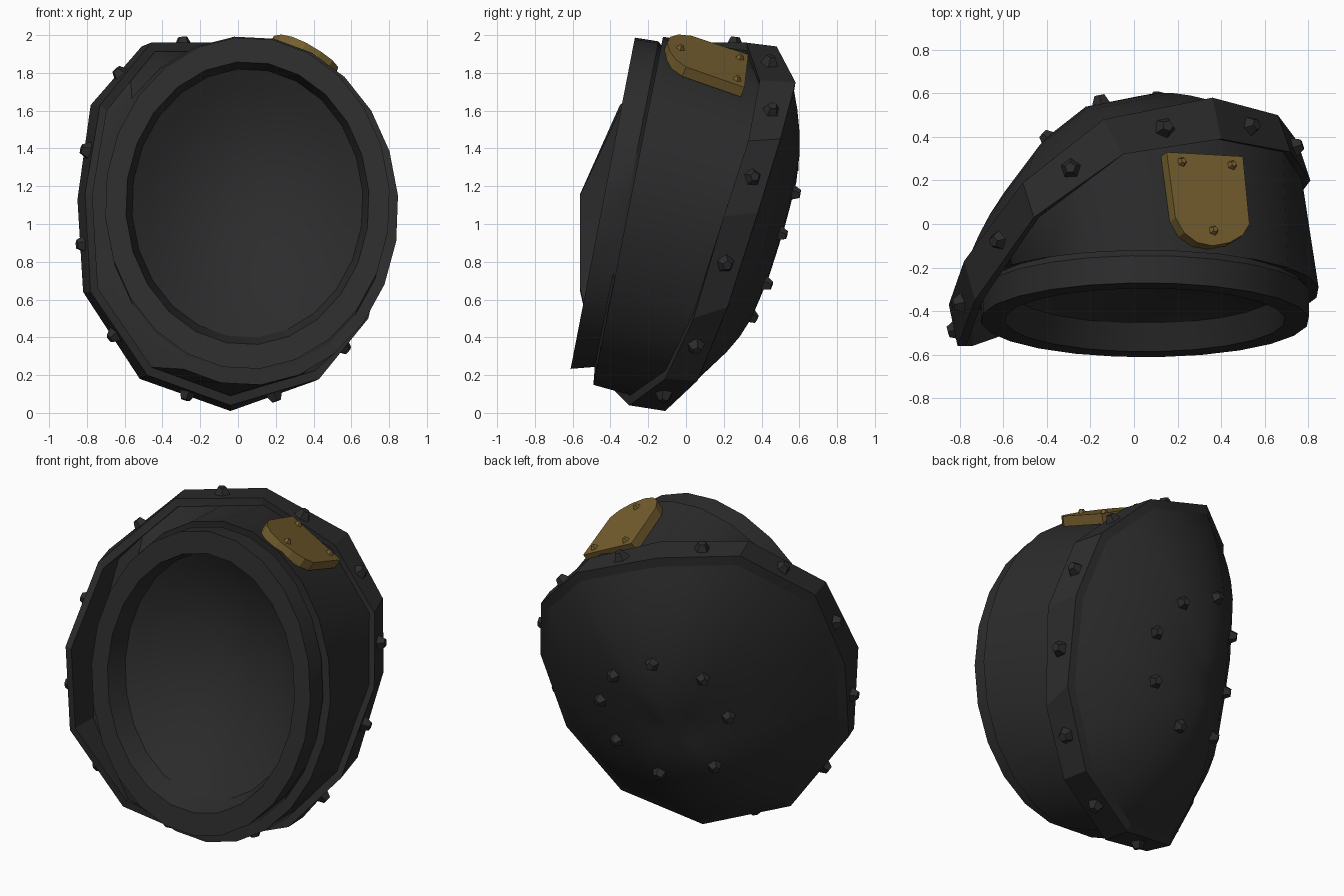
import bpy, bmesh, math
from mathutils import Vector as V

if "Cube" in bpy.data.objects:
    bpy.data.objects.remove(bpy.data.objects["Cube"])

def mat(name, c):
    m = bpy.data.materials.new(name)
    m.diffuse_color = (*c, 1)
    m.use_nodes = True
    m.node_tree.nodes["Principled BSDF"].inputs["Base Color"].default_value = m.diffuse_color
    return m

IRON = mat("dark iron", (0.025, 0.025, 0.025))
BRASS = mat("aged brass", (0.18, 0.115, 0.028))
N = 24

def finish(name, bm, material, angle=30):
    bmesh.ops.recalc_face_normals(bm, faces=bm.faces)
    me = bpy.data.meshes.new(name)
    bm.to_mesh(me)
    bm.free()
    ob = bpy.data.objects.new(name, me)
    bpy.context.collection.objects.link(ob)
    me.materials.append(material)
    if angle:
        bpy.ops.object.select_all(action='DESELECT')
        ob.select_set(True)
        bpy.context.view_layer.objects.active = ob
        bpy.ops.object.shade_smooth_by_angle(angle=math.radians(angle))
    return ob

def loft(name, loops, tip=None, angle=30):
    bm = bmesh.new()
    rows = [[bm.verts.new(p) for p in lp] for lp in loops]
    for a, b in zip(rows, rows[1:]):
        for i in range(len(a)):
            j = (i + 1) % len(a)
            bm.faces.new((a[i], a[j], b[j], b[i]))
    if tip is not None:
        t = bm.verts.new(tip)
        r = rows[-1]
        for i in range(len(r)):
            bm.faces.new((r[i], r[(i + 1) % len(r)], t))
    return finish(name, bm, IRON, angle)

def oval(rx, rz, cz, ytop, ztop, slope, cx=0.05):
    # oval in a plane leaning back towards the top
    out = []
    for i in range(N):
        a = math.radians(95 - i * 360 / N)
        z = cz + rz * math.sin(a)
        out.append(V((cx + rx * math.cos(a), ytop - (ztop - z) * slope, z)))
    return out

def doubled(loop):
    out = []
    for p, q in zip(loop, loop[1:] + loop[:1]):
        out += [p, (p + q) / 2]
    return out

def shrink(loop, f, dy=0):
    c = sum(loop, V()) / len(loop)
    return [V((c.x + (p.x - c.x) * f, p.y + dy, c.z + (p.z - c.z) * f)) for p in loop]

# Tapered sleeve, stepped out from the lip and running back to the band
front = [V(p) for p in ((-.05, .32, 1.96), (.40, .39, 1.76), (.72, .33, 1.44), (.81, .20, 1.04),
                        (.69, .04, .50), (.43, -.11, .18), (-.04, -.30, .04), (-.48, -.46, .20),
                        (-.78, -.56, .64), (-.81, -.56, 1.16), (-.73, -.35, 1.63), (-.46, .03, 1.96))]
back = [V(p) for p in ((-.14, .48, 1.94), (.36, .58, 1.75), (.66, .50, 1.45), (.75, .38, 1.06),
                       (.68, .22, .56), (.41, .06, .17), (-.04, -.11, .01), (-.52, -.30, .18),
                       (-.82, -.45, .64), (-.85, -.37, 1.13), (-.78, -.17, 1.63), (-.51, .19, 1.94))]
sleeve_front = oval(.80, .925, 1.07, -.12, 2.0, .2)
sleeve_back = shrink(doubled(front), .95, .02)
for f, b in zip(sleeve_front, sleeve_back):
    b.y = max(b.y, f.y + .03)
lip_back = oval(.755, .865, 1.105, -.145, 1.97, .196)
loft("sleeve", [shrink(sleeve_front, .93, .005), sleeve_front, sleeve_back], angle=35)

# Twelve-sided rim band, its front edge turned in to meet the sleeve
loft("rim_band", [back, front, shrink(front, .95), sleeve_back[::2]], angle=20)

# Domed cap closing the back, with a bevelled rim
C0 = V((-.05, .08, .95))
AXIS = V((-.41, .87, -.29))
RISE = AXIS * .4
cap = doubled([C0 + (p - C0) * .95 + AXIS * .02 for p in back])
def dome(t):
    return [C0 + (p - C0) * t + RISE * (1 - t * t) for p in cap]
loft("dome_bevel", [doubled(back), cap], angle=20)
back_dome = loft("back_dome", [dome(t) for t in (1, .9, .78, .64, .48, .32, .16)],
                 C0 + RISE, angle=40)

# Front lip with thick flat face
lip_inner = oval(.645, .75, 1.11, -.295, 1.86, .194)
edge = shrink(lip_inner, .95, .13)
loft("front_lip", [shrink(sleeve_front, .93, .005), lip_back,
                   oval(.755, .88, 1.11, -.27, 1.99, .194), lip_inner, edge], angle=30)

# Shallow dish inside the opening
mid = sum(edge, V()) / N
dish = [[mid + (p - mid) * t + V((0, .24 * (1 - t * t), 0)) for p in edge]
        for t in (1, .85, .7, .55, .4, .25, .1)]
loft("inner_dish", dish, mid + V((0, .24, 0)), angle=60)

# Five-sided rivets
def rivet(name, pos, normal, r=.052, h=.05, material=IRON):
    bm = bmesh.new()
    bmesh.ops.create_cone(bm, cap_ends=True, segments=5, radius1=r, radius2=r * .5, depth=h)
    q = normal.to_track_quat('Z', 'Y')
    for v in bm.verts:
        v.co = q @ v.co + pos + normal * h * .3
    finish(name, bm, material, 0)

for i in range(12):
    j = (i + 1) % 12
    m = (front[i] + front[j] + back[i] + back[j]) / 4
    n = (front[j] - back[i]).cross(back[j] - front[i]).normalized()
    if n.dot(m - V((0, .05, 1.03))) < 0:
        n = -n
    rivet("band_rivet", m, n)

# Ring of rivets seated on the dome surface
bpy.context.view_layer.update()
for p in ((.19, .43, .68), (.25, .53, .94), (.11, .59, 1.16), (-.15, .545, 1.30),
          (-.38, .38, 1.21), (-.44, .22, .94), (-.32, .20, .62), (-.05, .31, .53)):
    hit, loc, n, _ = back_dome.closest_point_on_mesh(V(p))
    if n.dot(AXIS) < 0:
        n = -n
    rivet("dome_rivet", loc, n, .048)

# Brass plate with rounded front end, lying on the sleeve
PN = V((.52, .40, 1)).normalized()
def on_plate(x, y):
    return V((x, y, 1.897 - .52 * (x - .15) - .40 * (y - .33)))
outline = ((.15, .33), (.50, .31), (.53, 0), (.50, -.05), (.44, -.085), (.36, -.10),
           (.29, -.085), (.23, -.04), (.19, .03))
bm = bmesh.new()
top = bm.faces.new([bm.verts.new(on_plate(*p)) for p in outline])
ext = bmesh.ops.extrude_face_region(bm, geom=[top], use_keep_orig=True)
for v in ext["geom"]:
    if isinstance(v, bmesh.types.BMVert):
        v.co -= PN * .06
finish("brass_plate", bm, BRASS, 0)
for x, y in ((.22, .285), (.45, .27), (.365, -.03)):
    rivet("plate_rivet", on_plate(x, y), PN, .027, .025, BRASS)
